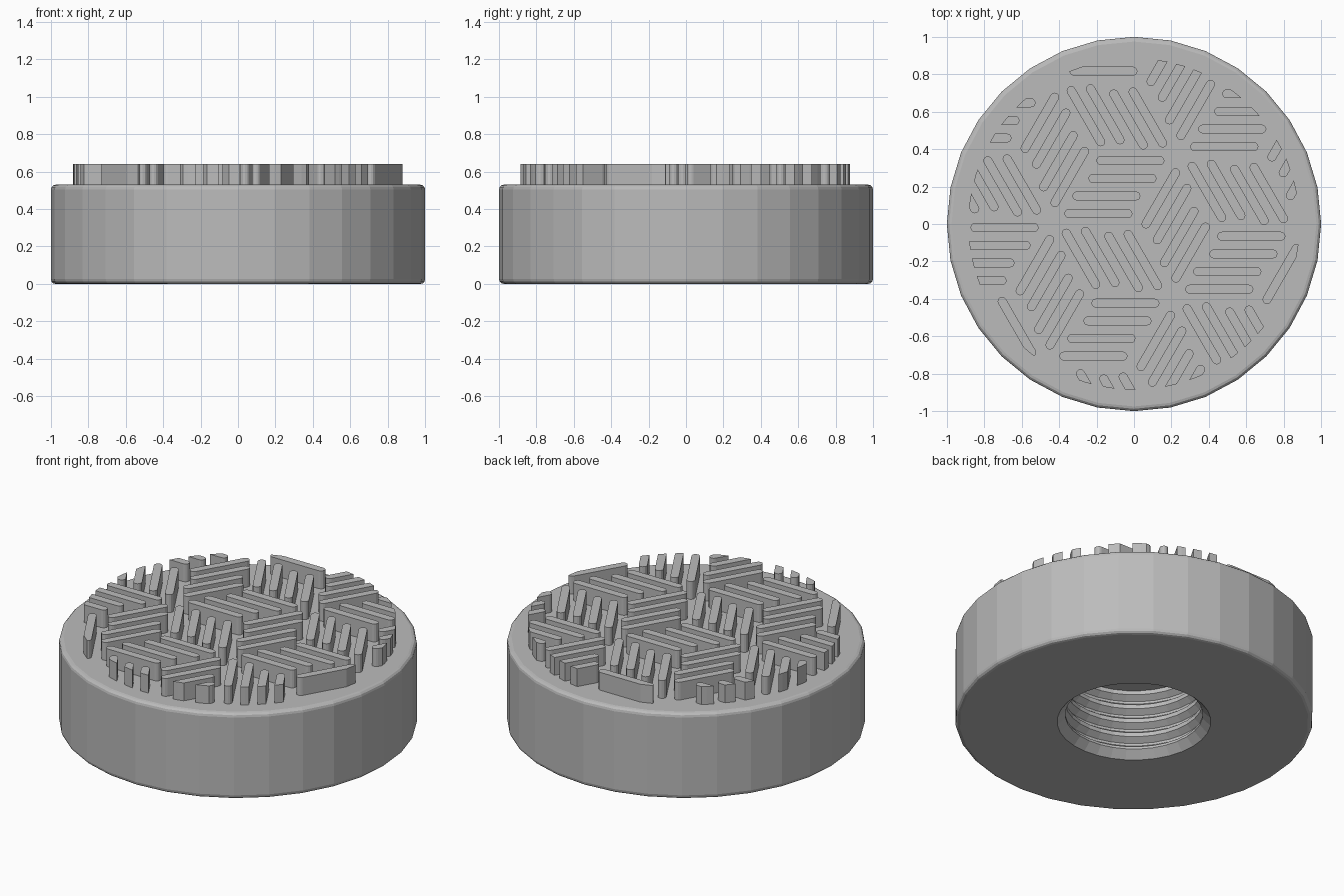
import bpy, bmesh, math
from mathutils import Vector, Matrix

if "Cube" in bpy.data.objects:
    bpy.data.objects.remove(bpy.data.objects["Cube"])

mat = bpy.data.materials.new("plain grey")
mat.diffuse_color = (0.5, 0.5, 0.5, 1)
mat.use_nodes = True
mat.node_tree.nodes["Principled BSDF"].inputs["Base Color"].default_value = mat.diffuse_color

TOP, RIDGE_TOP, CLIP_R = 0.53, 0.64, 0.885


def make_object(name, bm):
    mesh = bpy.data.meshes.new(name)
    bmesh.ops.recalc_face_normals(bm, faces=bm.faces)
    bm.to_mesh(mesh)
    bm.free()
    mesh.materials.append(mat)
    obj = bpy.data.objects.new(name, mesh)
    bpy.context.collection.objects.link(obj)
    return obj


def lathe(name, profile, sides):
    """Revolve (r, z) points, capping both ends."""
    bm = bmesh.new()
    rings = [[bm.verts.new((r * math.cos(2 * math.pi * i / sides),
                            r * math.sin(2 * math.pi * i / sides), z))
              for i in range(sides)] for r, z in profile]
    for a, b in zip(rings, rings[1:]):
        for i in range(sides):
            j = (i + 1) % sides
            bm.faces.new((a[i], a[j], b[j], b[i]))
    bm.faces.new(rings[0])
    bm.faces.new(rings[-1])
    return make_object(name, bm)


# Body: rounded disc with a blind threaded hole underneath
F = 0.025
profile = []
for k in range(4):
    a = math.radians(90 - 30 * k)
    profile.append((1 - F + F * math.cos(a), TOP - F + F * math.sin(a)))
for k in range(4):
    a = math.radians(-30 * k)
    profile.append((1 - F + F * math.cos(a), F + F * math.sin(a)))
profile += [(0.43, 0.0), (0.385, 0.045)]
PITCH = 0.09
for k in range(4):
    z = 0.045 + k * PITCH
    profile += [(0.385, z + 0.015), (0.42, z + 0.04),
                (0.42, z + 0.055), (0.385, z + 0.08)]
profile.append((0.385, 0.42))
lathe("threaded_disc", profile, 32)


# Ridges: groups of four bars in a three-way woven pattern
def capsule(centre, angle, length=0.364, r=0.024):
    rot = Matrix.Rotation(angle, 2)
    h = length / 2 - r
    pts = []
    for end in (0, 1):
        for k in range(7):
            a = math.radians(-90 + 180 * end + 30 * k)
            p = Vector((h * (1 - 2 * end) + r * math.cos(a), r * math.sin(a)))
            pts.append(rot @ p + centre)
    return pts


def clip_to_circle(pts, radius, sides=72):
    for i in range(sides):
        a = 2 * math.pi * i / sides
        n = Vector((math.cos(a), math.sin(a)))
        out = []
        for p, q in zip(pts, pts[1:] + pts[:1]):
            dp, dq = p.dot(n) - radius, q.dot(n) - radius
            if dp <= 0:
                out.append(p)
            if dp * dq < 0:
                out.append(p.lerp(q, dp / (dp - dq)))
        pts = out
        if len(pts) < 3:
            return []
    return pts


def area(pts):
    return abs(sum(p.x * q.y - q.x * p.y
                   for p, q in zip(pts, pts[1:] + pts[:1]))) / 2


def polar(r, deg):
    return Vector((r * math.cos(math.radians(deg)), r * math.sin(math.radians(deg))))


bm = bmesh.new()
u, v = polar(0.762, 28), polar(0.762, 88)
offsets = [(0.0855, 0.1415), (0.043, 0.047), (-0.043, -0.047), (-0.0855, -0.1415)]
for turn in range(3):
    angle = turn * 2 * math.pi / 3
    rot = Matrix.Rotation(angle, 2)
    base = polar(0.223, 118 + 120 * turn)
    for i in range(-3, 4):
        for j in range(-3, 4):
            for off in offsets:
                c = base + u * i + v * j + rot @ Vector(off)
                if c.length > 1.15:
                    continue
                pts = clip_to_circle(capsule(c, angle), CLIP_R)
                if len(pts) < 3 or area(pts) < 0.0015:
                    continue
                low = [bm.verts.new((p.x, p.y, TOP)) for p in pts]
                high = [bm.verts.new((p.x, p.y, RIDGE_TOP)) for p in pts]
                bm.faces.new(high)
                for k in range(len(pts)):
                    m = (k + 1) % len(pts)
                    bm.faces.new((low[k], low[m], high[m], high[k]))
ridges = make_object("grip_ridges", bm)
# open-bottomed prisms: make sure the tops face up
if ridges.data.polygons[0].normal.z < 0:
    ridges.data.flip_normals()
